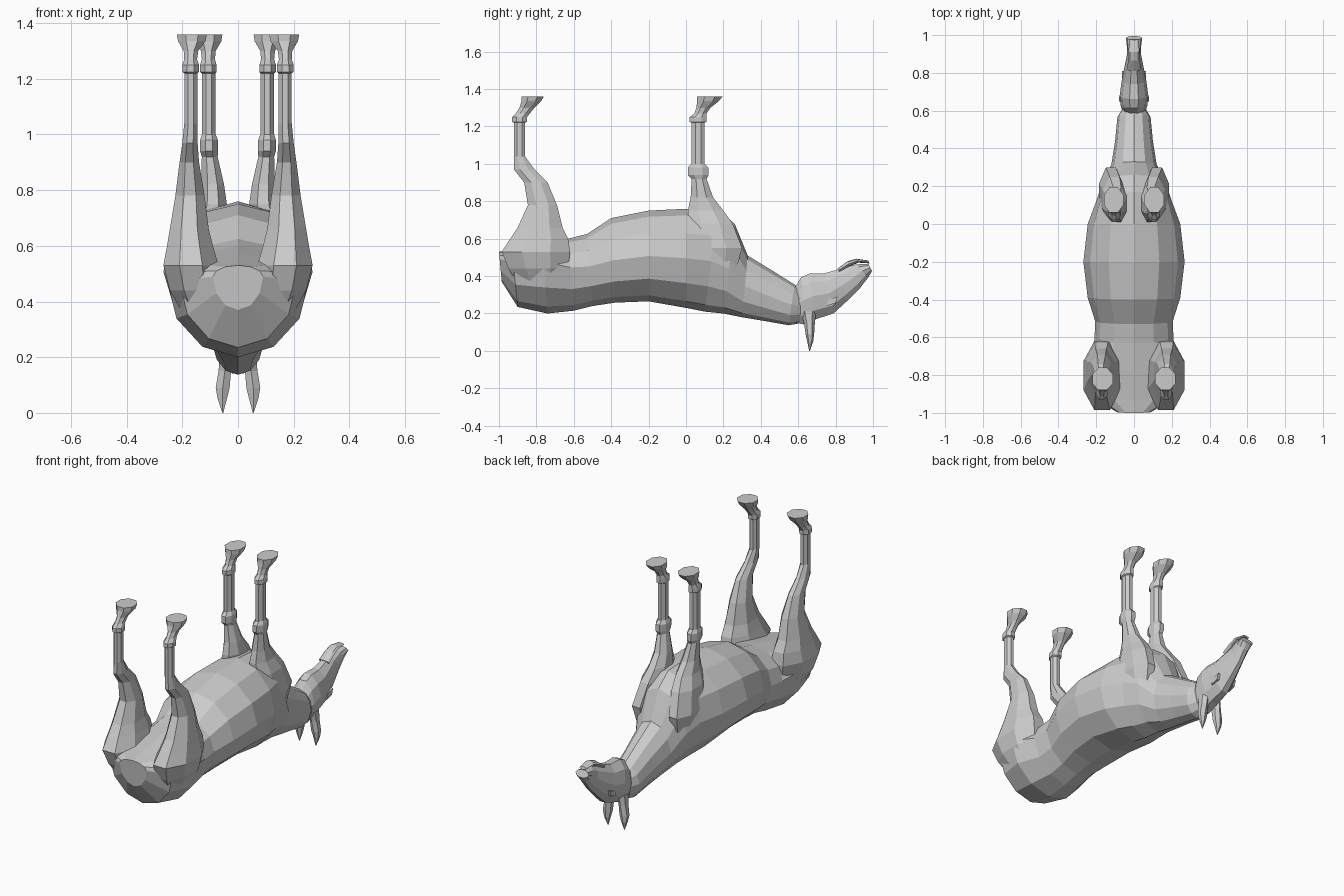
import bpy, bmesh
from math import cos, sin, pi
from mathutils import Vector


def loft(name, rings, mirror=False):
    """Skin a list of equal-length rings, flat shaded, with capped ends."""
    bm = bmesh.new()
    loops = [[bm.verts.new(p) for p in ring] for ring in rings]
    n = len(loops[0])
    for a, b in zip(loops, loops[1:]):
        for i in range(n):
            j = (i + 1) % n
            bm.faces.new((a[i], a[j], b[j], b[i]))
    bm.faces.new(loops[0][::-1])
    bm.faces.new(loops[-1])
    bmesh.ops.recalc_face_normals(bm, faces=bm.faces)
    me = bpy.data.meshes.new(name)
    bm.to_mesh(me)
    bm.free()
    ob = bpy.data.objects.new(name, me)
    bpy.context.collection.objects.link(ob)
    if mirror:
        ob.modifiers.new("Mirror", 'MIRROR').use_mirror_merge = False
    return ob


def trunk_ring(yb, zb, yt, zt, half, widest=0.5, n=12):
    """Upright ring from a back point to a belly point, widest at a given fraction."""
    low, high = Vector((0, yb, zb)), Vector((0, yt, zt))
    pts = []
    for i in range(n):
        a = 2 * pi * i / n
        s = sin(a)
        t = widest + s * ((1 - widest) if s > 0 else widest)
        p = low.lerp(high, t)
        p.x = half * cos(a)
        pts.append(p)
    return pts


def leg_ring(z, y0, y1, x0, x1, n=8):
    """Level ring filling a rectangle, with cut corners."""
    k = 1 / cos(pi / n)
    return [((x0 + x1) / 2 + k * (x1 - x0) / 2 * cos(2 * pi * (i + .5) / n),
             (y0 + y1) / 2 + k * (y1 - y0) / 2 * sin(2 * pi * (i + .5) / n), z)
            for i in range(n)]


# Torso and neck, lying on its back
body = [(-.985, .37, -1.0, .53, .09, .75), (-.90, .235, -.93, .54, .21, .78),
        (-.74, .20, -.77, .57, .255, .75), (-.60, .215, -.63, .60, .21, .6),
        (-.50, .24, -.53, .625, .205, .55), (-.38, .258, -.40, .71, .245, .5),
        (-.20, .265, -.20, .75, .268, .5), (0, .23, 0, .76, .245, .5),
        (.10, .21, .17, .75, .195, .5), (.20, .20, .26, .68, .165, .5),
        (.30, .18, .33, .51, .12, .5), (.42, .16, .46, .43, .10, .5),
        (.55, .137, .58, .355, .088, .5), (.62, .15, .61, .33, .06, .5)]
loft("body", [trunk_ring(*s) for s in body])

# Head
head = [(.57, .15, .575, .33, .05), (.63, .135, .615, .40, .07),
        (.70, .165, .66, .42, .076), (.79, .195, .74, .42, .064),
        (.86, .26, .81, .44, .05), (.93, .33, .86, .452, .038),
        (.975, .39, .91, .465, .038), (.995, .425, .975, .465, .043)]
loft("head", [trunk_ring(*s, n=10) for s in head])

# Lower jaw, slightly open
jaw = [(.82, .42, .81, .44, .035), (.875, .45, .865, .48, .032),
       (.92, .472, .91, .493, .03), (.98, .468, .975, .483, .022)]
loft("lower_jaw", [trunk_ring(*s, n=8) for s in jaw])

# Ears
ear = [(.21, .62, .69, .02, .065), (.15, .635, .685, .025, .07),
       (.09, .642, .682, .03, .08), (.05, .65, .678, .04, .073),
       (.0, .659, .662, .053, .056)]
loft("ear", [leg_ring(*s, n=6) for s in ear], True)

# Eyes
eye = [[(x, .75, .24), (x, .80, .255), (x, .81, .29), (x, .76, .275)]
       for x in (.045, .064)]
loft("eye", eye, True)

# Front legs, from shoulder to sole
front = [(.40, .06, .26, .08, .15), (.55, .01, .30, .06, .185),
         (.68, .01, .25, .04, .165), (.75, .01, .20, .04, .14),
         (.82, .025, .145, .05, .133), (.92, .03, .11, .073, .13),
         (.94, .01, .12, .072, .136), (.98, .01, .12, .072, .136),
         (1.0, .03, .10, .08, .13), (1.22, .03, .10, .08, .13),
         (1.225, .02, .11, .077, .136), (1.25, .02, .11, .077, .136),
         (1.27, .045, .11, .083, .13), (1.30, .055, .13, .08, .133),
         (1.335, .06, .175, .06, .152), (1.36, .06, .195, .056, .158)]
loft("front_leg", [leg_ring(*s) for s in front], True)

# Hind legs, from thigh to sole
hind = [(.36, -.90, -.66, .08, .20), (.44, -.95, -.63, .07, .245),
        (.53, -.985, -.62, .07, .268), (.60, -.94, -.63, .09, .255),
        (.66, -.90, -.66, .105, .245), (.78, -.845, -.69, .12, .225),
        (.90, -.865, -.74, .14, .21), (.97, -.92, -.81, .145, .20),
        (1.04, -.92, -.86, .145, .193), (1.22, -.92, -.86, .145, .193),
        (1.225, -.93, -.85, .14, .20), (1.25, -.93, -.85, .14, .20),
        (1.27, -.91, -.835, .147, .193), (1.30, -.89, -.81, .143, .195),
        (1.335, -.88, -.775, .117, .215), (1.36, -.88, -.76, .112, .22)]
loft("hind_leg", [leg_ring(*s) for s in hind], True)
